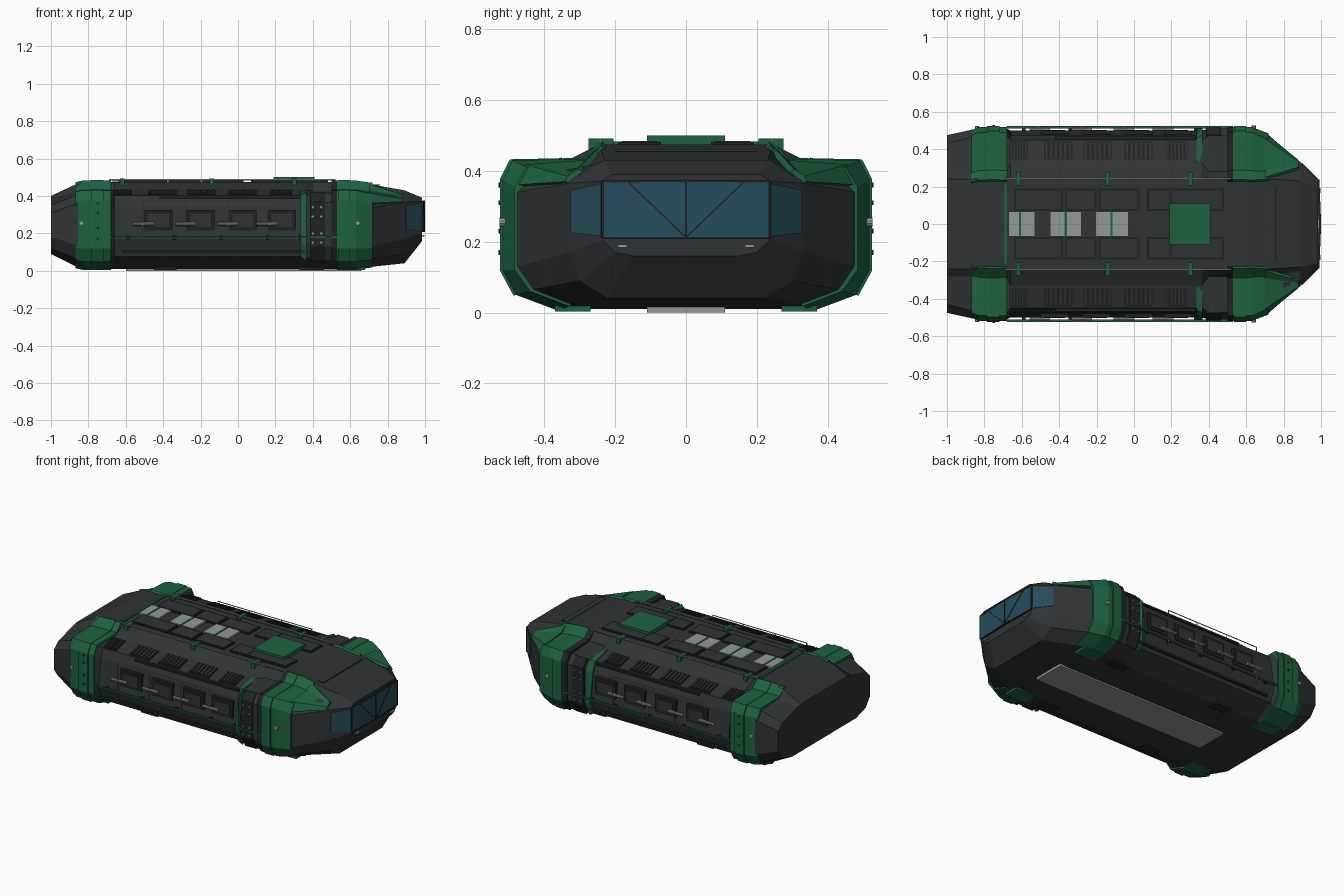
import bpy, bmesh
from mathutils import Matrix

if "Cube" in bpy.data.objects:
    bpy.data.objects.remove(bpy.data.objects["Cube"])


def material(name, rgb):
    m = bpy.data.materials.new(name)
    m.diffuse_color = (*rgb, 1)
    m.use_nodes = True
    m.node_tree.nodes["Principled BSDF"].inputs["Base Color"].default_value = m.diffuse_color
    return m


DARK = material("dark_armour", (0.028, 0.034, 0.034))
BLACK = material("black_trim", (0.014, 0.016, 0.017))
GREEN = material("green_paint", (0.012, 0.125, 0.05))
GLASS = material("blue_glass", (0.018, 0.075, 0.105))
STEEL = material("steel", (0.28, 0.32, 0.32))


def finish(bm, name, mat):
    bmesh.ops.recalc_face_normals(bm, faces=bm.faces)
    me = bpy.data.meshes.new(name)
    bm.to_mesh(me)
    bm.free()
    ob = bpy.data.objects.new(name, me)
    me.materials.append(mat)
    bpy.context.collection.objects.link(ob)
    return ob


def skin(bm, rings):
    """Join equal closed rings of points into a capped solid."""
    loops = [[bm.verts.new(p) for p in r] for r in rings]
    n = len(loops[0])
    for a, b in zip(loops, loops[1:]):
        for i in range(n):
            j = (i + 1) % n
            bm.faces.new((a[i], a[j], b[j], b[i]))
    bm.faces.new(loops[0])
    bm.faces.new(loops[-1][::-1])


def boxes(name, mat, items, mirror=True, slope=0, pivot=0):
    """Boxes x0,x1,y0,y1,z0,z1 in one object; slope tilts z along y."""
    bm = bmesh.new()
    for x0, x1, y0, y1, z0, z1 in items:
        for s in ((1, -1) if mirror else (1,)):
            rings = [[(x, s * y, z + slope * (y - pivot)) for y, z in
                      ((y0, z0), (y1, z0), (y1, z1), (y0, z1))] for x in (x0, x1)]
            skin(bm, rings)
    return finish(bm, name, mat)


def band(name, mat, stations, inset=0.93):
    """Curved armour shell on both sides, lofted along x."""
    bm = bmesh.new()
    for s in (1, -1):
        rings = []
        for x, pts in stations:
            inner = [(y * inset, 0.24 + (z - 0.24) * inset) for y, z in pts]
            rings.append([(x, s * y, z) for y, z in pts + inner[::-1]])
        skin(bm, rings)
    return finish(bm, name, mat)


def pins(name, mat, items, axis='Y', sides=10):
    """Mirrored short cylinders x,y,z,radius,length."""
    bm = bmesh.new()
    turn = Matrix.Rotation(1.5707963, 4, {'Y': 'X', 'X': 'Y', 'Z': 'Z'}[axis])
    for x, y, z, r, l in items:
        for s in (1, -1):
            bmesh.ops.create_cone(bm, cap_ends=True, segments=sides, radius1=r, radius2=r,
                                  depth=l, matrix=Matrix.Translation((x, s * y, z)) @ turn)
    return finish(bm, name, mat)


def scaled(pts, k):
    return [(y * k, 0.24 + (z - 0.24) * k) for y, z in pts]


# Hull: half sections from deck edge to keel, lofted along x
full = [(.24, .475), (.28, .425), (.47, .415), (.51, .365), (.51, .13), (.47, .055), (.34, .01)]
mid = [(.245, .475), (.33, .432), (.45, .402), (.475, .34), (.50, .17), (.47, .075), (.34, .01)]
hull = [
    (-1.0, [(.24, .40), (.28, .39), (.43, .35), (.475, .31), (.475, .18), (.43, .12), (.33, .09)]),
    (-.84, full), (-.68, full), (-.66, mid), (.36, mid), (.40, full), (.60, full),
    (.72, [(.24, .46), (.28, .41), (.43, .385), (.475, .34), (.475, .13), (.43, .065), (.32, .022)]),
    (.89, [(.23, .43), (.25, .42), (.30, .385), (.33, .365), (.33, .17), (.30, .09), (.22, .04)]),
    (.985, [(.21, .39), (.215, .385), (.225, .38), (.235, .372), (.235, .205), (.20, .17), (.15, .16)]),
]
bm = bmesh.new()
skin(bm, [[(x, y, z) for y, z in h] + [(x, -y, z) for y, z in h[::-1]] for x, h in hull])
finish(bm, "hull", DARK)

# Green armour frames with raised ribs
frame = [(.235, .482), (.285, .434), (.49, .43), (.518, .375), (.518, .12), (.48, .05), (.36, .005)]
band("rear_frame", GREEN, [(-.87, scaled(frame, .965)), (-.83, frame), (-.68, frame)])
band("rear_frame_ribs", GREEN, [(-.785, scaled(frame, 1.014)[:-1]), (-.72, scaled(frame, 1.014)[:-1])])
nose = [(.24, .47), (.28, .42), (.45, .41), (.484, .355), (.484, .12), (.44, .06), (.33, .018)]
band("front_frame", GREEN, [(.53, frame), (.63, frame), (.72, nose)])
band("front_frame_rib", GREEN, [(.535, scaled(frame, 1.014)[:-1]), (.60, scaled(frame, 1.014)[:-1])])
band("front_frame_trim", BLACK, [(.50, frame[:-1]), (.53, frame[:-1])])
band("front_brow", GREEN, [(.70, [(.25, .465), (.29, .43), (.455, .418), (.488, .36)]),
                           (.88, [(.305, .405), (.315, .40), (.335, .385), (.342, .37)])], .95)
band("side_column", GREEN, [(.335, scaled(mid, 1.02)[1:6]), (.365, scaled(full, 1.01)[1:6])])
band("bolt_column", BLACK, [(.385, scaled(full, 1.012)[2:6]), (.465, scaled(full, 1.012)[2:6])])

# Bolts and hubs on frames
pins("bolts", STEEL, [(x, .517, z, .006, .012) for x in (.40, .445) for z in (.15, .20, .29, .34)])
pins("frame_bolts", BLACK, [(x, .526, z, .007, .008) for x in (-.75,) for z in (.17, .23, .31, .36)])
pins("frame_hubs", STEEL, [(.64, .515, .255, .013, .024), (-.84, .514, .255, .012, .018)])

# Windscreen, side windows and their bars
for s, side in ((1, "left"), (-1, "right")):
    for name, q in (
        ("windscreen", ((.998, 0, .21), (.989, s * .233, .212), (.989, s * .233, .368), (.998, 0, .372))),
        ("side_window", ((.985, s * .24, .215), (.90, s * .326, .225), (.90, s * .326, .345), (.985, s * .24, .365)))):
        bm = bmesh.new()
        inner = [(x - .012, y * .97, z) for x, y, z in q]
        skin(bm, [inner, q])
        finish(bm, f"{name}_{side}", GLASS)
    bm = bmesh.new()
    for (y0, z0), (y1, z1) in (((0, .212), (.165, .37)), ((0, .21), (.235, .21)), ((0, .372), (.235, .37)),
                               ((.235, .21), (.235, .37)), ((0, .21), (0, .372))):
        t = .003
        d = (t, 0) if y1 - y0 < .01 else (0, t)
        ends = []
        for y, z in ((y0, z0), (y1, z1)):
            x = .9995 - .039 * y
            ends.append([(x - .01, s * (y - d[0]), z - d[1]), (x + .001, s * (y - d[0]), z - d[1]),
                         (x + .001, s * (y + d[0]), z + d[1]), (x - .01, s * (y + d[0]), z + d[1])])
        skin(bm, ends)
    finish(bm, f"window_bars_{side}", BLACK)
boxes("headlights", STEEL, [(.97, .997, .167, .192, .183, .192)])
boxes("nose_top_panel", DARK, [(.72, .76, 0, .2, .455, .462)])

# Side doors, handles and rails
doors = (-.42, -.195, .03, .24)
boxes("side_doors", BLACK, [(x - .08, x + .07, .44, .499, .215, .325) for x in doors])
boxes("side_door_insets", DARK, [(x - .06, x + .05, .45, .503, .235, .305) for x in doors])
pins("door_handles", STEEL, [(x - .085, .507, .25, .010, .11) for x in doors], 'X')
boxes("green_side_rail", GREEN, [(-.68, .53, .511, .523, .174, .183)])
boxes("side_rail_brackets", BLACK, [(x, x + .02, .49, .513, .168, .188) for x in (-.6, -.35, -.1, .15, .32)])
posts = (-.51, -.28, -.05, .17)
boxes("handrail", STEEL, [(-.512, .173, .519, .523, .375, .379)] +
      [(x - .002, x + .002, .517, .521, .14, .379) for x in posts])
boxes("lower_sill", BLACK, [(-.62, .50, .44, .494, .098, .112)])
boxes("side_header", BLACK, [(-.42, .33, .44, .468, .385, .398)])

# Shoulder vents with slats, following the sloped shoulder
vents = ((-.665, -.57), (-.48, -.33), (-.27, -.12), (-.05, .10), (.17, .29))
boxes("vent_frames", BLACK, [(a, b, .345, .442, .42, .433) for a, b in vents], True, -.25, .345)
boxes("vent_slats", DARK, [(a + (b - a) * (i + .25) / 6, a + (b - a) * (i + .75) / 6, .35, .437, .43, .439)
                           for a, b in vents for i in range(6)], True, -.25, .345)

# Deck rails, clamps and raised panels
boxes("deck_rails", STEEL, [(-.69, .52, .238, .246, .483, .490)])
boxes("deck_rail_clamps", GREEN, [(x - .012, x + .012, .205, .275, .455, .492) for x in (-.62, -.14, .30)])
boxes("deck_panels", BLACK, [(a, b, .07, .19, .47, .482) for a, b in
                             ((.07, .48), (-.19, .03), (-.37, -.20), (-.64, -.38))])
boxes("deck_panel_tops", DARK, [(a, b, .08, .18, .475, .484) for a, b in
                                ((.08, .19), (.20, .47), (-.18, .02), (-.36, -.21), (-.63, -.39))])
boxes("deck_hatches", STEEL, [(a, b, -.068, .068, .47, .486) for a, b in
                              ((-.67, -.53), (-.45, -.28), (-.205, -.03))], False)
boxes("hatch_straps", GREEN, [(x - .006, x + .006, -.07, .07, .47, .489) for x in (-.61, -.365, -.12)], False)
boxes("rear_deck_strip", GREEN, [(-.695, -.68, -.215, .215, .465, .483)], False)
boxes("roof_hatch", GREEN, [(.19, .41, -.11, .11, .47, .50)], False)

# Underside plates
boxes("belly_plate", STEEL, [(-.60, .66, -.11, .11, 0, .02)], False)
boxes("underside_pads", BLACK, [(a, b, .29, .36, .004, .02) for a, b in ((-.45, -.33), (.33, .46))])
boxes("underside_corner_plates", GREEN, [(a, b, .27, .37, .003, .02) for a, b in ((-.83, -.68), (.53, .68))])
